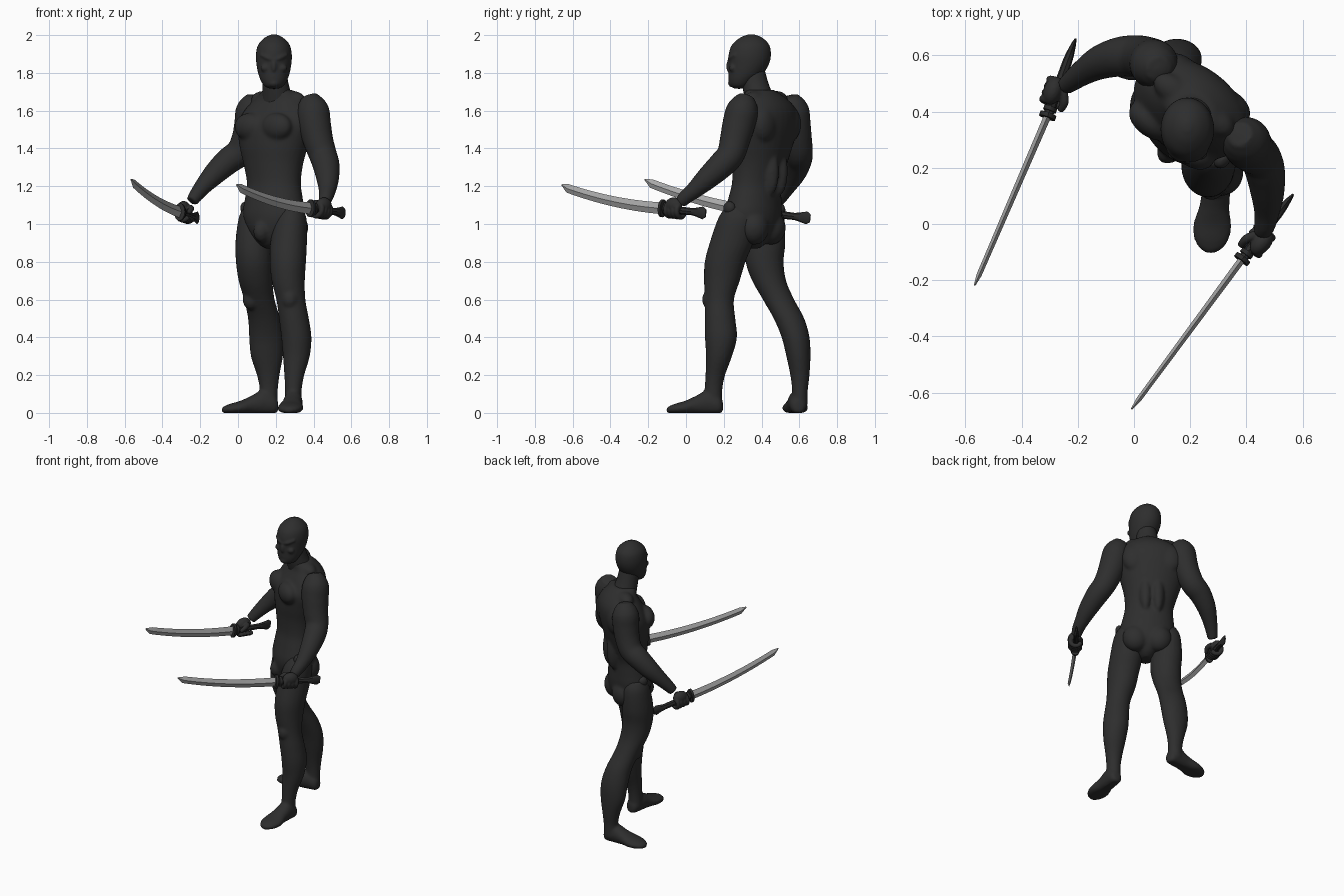
import bpy, bmesh, math
from mathutils import Vector as V, Matrix

Z = V((0, 0, 1))


def material(name, c):
    m = bpy.data.materials.new(name)
    m.diffuse_color = (c, c, c, 1)
    return m


SUIT = material("charcoal suit", 0.027)
GRIP = material("dark grip", 0.025)
STEEL = material("steel", 0.40)


def spline(rows, k=4):
    """Catmull-Rom through rows of any width."""
    out = []
    for i in range(len(rows) - 1):
        q = [rows[max(i - 1, 0)], rows[i], rows[i + 1], rows[min(i + 2, len(rows) - 1)]]
        for j in range(k):
            t = j / k
            out.append([0.5 * (2 * b + (c - a) * t + (2 * a - 5 * b + 4 * c - d) * t * t
                               + (3 * b - a - 3 * c + d) * t ** 3) for a, b, c, d in zip(*q)])
    return out + [list(rows[-1])]


def loft(bm, rows, side, normal=None, n=24, smooth=True, floor=False):
    """Skin elliptical rings (x, y, z, half width, half depth) into a closed shell."""
    rows = spline(rows) if smooth else rows
    pts = [V(r[:3]) for r in rows]
    rings = []
    for i, r in enumerate(rows):
        t = normal or (pts[min(i + 1, len(pts) - 1)] - pts[max(i - 1, 0)]).normalized()
        s = (side - t * side.dot(t)).normalized()
        o = t.cross(s)
        ring = []
        for k in range(n):
            a = math.tau * k / n
            p = pts[i] + s * max(r[3], .002) * math.cos(a) + o * max(r[4], .002) * math.sin(a)
            if floor:
                p.z = max(p.z, 0)
            ring.append(bm.verts.new(p))
        rings.append(ring)
    for A, B in zip(rings, rings[1:]):
        for k in range(n):
            bm.faces.new((A[k], A[(k + 1) % n], B[(k + 1) % n], B[k]))
    bm.faces.new(rings[0])
    bm.faces.new(rings[-1])


def blob(bm, c, r, yaw=0.0):
    m = Matrix.Translation(c) @ Matrix.Rotation(yaw, 4, 'Z') @ Matrix.Diagonal((*r, 1))
    bmesh.ops.create_uvsphere(bm, u_segments=20, v_segments=12, radius=1, matrix=m)


def finish(bm, name, mat, voxel=0.0, relax=4):
    """Turn the bmesh into an object; voxel > 0 melts overlapping shells together."""
    bmesh.ops.recalc_face_normals(bm, faces=bm.faces)
    me = bpy.data.meshes.new(name)
    bm.to_mesh(me)
    bm.free()
    me.materials.append(mat)
    ob = bpy.data.objects.new(name, me)
    bpy.context.collection.objects.link(ob)
    bpy.ops.object.select_all(action='DESELECT')
    bpy.context.view_layer.objects.active = ob
    ob.select_set(True)
    if voxel:
        r = ob.modifiers.new("melt", 'REMESH')
        r.mode, r.voxel_size, r.use_smooth_shade = 'VOXEL', voxel, True
        s = ob.modifiers.new("relax", 'SMOOTH')
        s.factor, s.iterations = 0.5, relax
        for m in ("melt", "relax"):
            bpy.ops.object.modifier_apply(modifier=m)
        bpy.ops.object.shade_smooth()
    else:
        bpy.ops.object.shade_smooth_by_angle(angle=math.radians(30))
    return ob


# Torso and pelvis, turned toward -x
YAW = math.radians(-36)
U = V((math.cos(YAW), math.sin(YAW), 0))
F = V((math.sin(YAW), -math.cos(YAW), 0))


def body(u, f, z, c=(.195, .40)):
    return V((c[0], c[1], z)) + U * u + F * f


bm = bmesh.new()
loft(bm, [(.185, .34, .87, .03, .05), (.185, .34, .90, .075, .09), (.19, .35, .97, .145, .125),
          (.19, .355, 1.05, .178, .135), (.19, .365, 1.14, .165, .125), (.19, .375, 1.22, .155, .117),
          (.187, .39, 1.32, .172, .13), (.19, .40, 1.42, .20, .147), (.20, .41, 1.52, .222, .153),
          (.215, .425, 1.60, .205, .13), (.22, .42, 1.66, .145, .10), (.21, .39, 1.71, .08, .075)],
     U, Z, n=32)
HIP = (.19, .35)
for s in (-1, 1):
    blob(bm, body(s * .088, .105, 1.515), (.092, .058, .073), YAW)      # chest
    blob(bm, body(s * .105, -.10, 1.53), (.085, .055, .10), YAW)        # shoulder blade
    blob(bm, body(s * .04, -.085, 1.28), (.04, .05, .13), YAW)          # lower back
    blob(bm, body(s * .075, -.07, .98, HIP), (.083, .075, .09), YAW)    # buttock
    blob(bm, body(s * .09, -.03, 1.66), (.08, .05, .045), YAW)          # neck slope
    for z in (1.19, 1.27, 1.35):
        blob(bm, body(s * .036, .10, z), (.034, .032, .037), YAW)       # stomach
blob(bm, body(0, .10, .96, HIP), (.045, .06, .06), YAW)
finish(bm, "torso", SUIT, .01, 5)

# Round hip joints
bm = bmesh.new()
for s in (-1, 1):
    blob(bm, body(s * .168, .02, 1.085, (.19, .345)), (.028, .036, .036), YAW)
finish(bm, "hip_joints", SUIT, .008, 2)

# Head with brow, nose and jaw, and the neck
X = V((1, 0, 0))
bm = bmesh.new()
loft(bm, [(.19, .28, 1.716, .02, .02), (.19, .285, 1.73, .05, .05), (.19, .297, 1.76, .07, .072),
          (.19, .318, 1.80, .084, .094), (.19, .333, 1.85, .093, .108), (.19, .338, 1.90, .095, .112),
          (.19, .342, 1.95, .083, .098), (.19, .345, 1.987, .048, .058), (.19, .345, 2.004, .012, .015)],
     X, Z, n=32)
blob(bm, (.19, .228, 1.835), (.014, .016, .032))
blob(bm, (.19, .25, 1.745), (.032, .028, .022))
for s in (-1, 1):
    loft(bm, [(.19, .228, 1.868, .008, .008), (.19 + s * .035, .235, 1.88, .012, .012),
              (.19 + s * .07, .262, 1.897, .008, .008)], Z, n=10)
    blob(bm, (.19 + s * .045, .248, 1.825), (.026, .02, .02))
finish(bm, "head", SUIT, .007, 3)
bm = bmesh.new()
loft(bm, [(.215, .41, 1.60, .09, .08), (.207, .385, 1.68, .078, .076), (.198, .365, 1.75, .068, .07),
          (.192, .35, 1.84, .06, .06)], X, Z)
finish(bm, "neck", SUIT)

# Legs with feet: rings top to bottom, then heel point, toe direction and knee cap
LEGS = {
    "left": ([(.285, .28, 1.09, .05, .07), (.28, .275, 1.03, .083, .105), (.268, .24, .9, .097, .115),
              (.264, .207, .8, .096, .108), (.266, .19, .7, .088, .095), (.28, .177, .6, .077, .077),
              (.296, .18, .5, .079, .081), (.309, .185, .4, .08, .085), (.309, .175, .3, .071, .069),
              (.298, .155, .2, .053, .052), (.293, .145, .12, .044, .047), (.291, .143, .04, .045, .048)],
             V((.301, .195, 0)), V((-.11, -1, 0)), (.275, .13, .60)),
    "right": ([(.08, .43, 1.09, .05, .06), (.085, .43, 1.03, .082, .09), (.082, .42, .9, .096, .106),
               (.085, .416, .8, .096, .101), (.093, .44, .7, .09, .09), (.113, .49, .6, .081, .083),
               (.138, .545, .5, .085, .081), (.15, .58, .4, .091, .074), (.153, .595, .3, .085, .064),
               (.16, .603, .2, .06, .051), (.163, .603, .12, .048, .042), (.16, .6, .04, .048, .044)],
              V((.212, .597, 0)), V((-1, -.09, 0)), (.07, .46, .60)),
}
FOOT = [(0, .034, .02, .028), (.02, .042, .042, .05), (.08, .055, .05, .066), (.14, .042, .054, .05),
        (.2, .028, .068, .036), (.25, .022, .062, .028), (.285, .017, .04, .019), (.3, .013, .012, .012)]
for side, (rows, heel, d, knee) in LEGS.items():
    d.normalize()
    bm = bmesh.new()
    loft(bm, rows, X, Z)
    loft(bm, [(*(heel + d * s + Z * z), w, h) for s, z, w, h in FOOT], d.cross(Z), d, floor=True)
    blob(bm, knee, (.045, .045, .055))
    finish(bm, side + "_leg", SUIT, .009, 4)

# Arms from shoulder to wrist
ARMS = {
    "left": [(.375, .32, 1.675, .045), (.395, .30, 1.61, .084), (.405, .28, 1.53, .087),
             (.425, .258, 1.44, .08), (.45, .235, 1.365, .074), (.467, .185, 1.31, .071),
             (.475, .11, 1.24, .06), (.473, .045, 1.18, .046), (.465, -.005, 1.14, .038),
             (.455, -.03, 1.11, .032)],
    "right": [(.09, .55, 1.675, .045), (.075, .565, 1.61, .084), (.065, .575, 1.53, .085),
              (.045, .588, 1.45, .079), (.01, .597, 1.38, .075), (-.05, .595, 1.335, .071),
              (-.12, .575, 1.27, .061), (-.18, .54, 1.205, .047), (-.22, .51, 1.155, .038),
              (-.245, .49, 1.12, .032)],
}
for side, rows in ARMS.items():
    bm = bmesh.new()
    loft(bm, [(*r, r[3]) for r in rows], F)
    blob(bm, rows[1][:3], (.08, .08, .075))
    finish(bm, side + "_arm", SUIT, .009, 4)

# Swords (pommel, guard, tip) and the fists that hold them
SWORDS = {
    "left": (V((.566, .105, 1.057)), V((.385, -.125, 1.083)), V((-.008, -.658, 1.20)), 1),
    "right": (V((-.208, .658, 1.03)), V((-.307, .385, 1.063)), V((-.567, -.218, 1.228)), -1),
}
for side, (pommel, guard, tip, s) in SWORDS.items():
    flat = (tip - guard).cross(Z).normalized()
    d = (guard - pommel).normalized()

    # Curved blade with a slanted point
    bm = bmesh.new()
    rows = []
    for i in range(15):
        t = i / 14 * .94
        p = guard.lerp(tip, t) - Z * .08 * t * (1 - t)
        rows.append((*p, .013 - .004 * t, .031 - .008 * t))
    rows.append((*(tip + Z * .008), .003, .004))
    loft(bm, rows, flat, n=4, smooth=False)
    finish(bm, side + "_blade", STEEL)

    # Grip with a flared, pointed pommel
    bm = bmesh.new()
    at = lambda t: pommel.lerp(guard, t)
    loft(bm, [(*at(t), w, h) for t, w, h in ((0, .004, .022), (.07, .009, .034), (.2, .015, .025),
                                             (.3, .017, .019), (1, .018, .022))], flat, n=8, smooth=False)
    finish(bm, side + "_grip", GRIP)

    # Oval guard and collar
    bm = bmesh.new()
    for off, w, h in ((0, .03, .047), (-.026, .024, .034)):
        loft(bm, [(*(guard + d * (off + e)), w, h) for e in (-.008, .008)], flat, n=16, smooth=False)
    finish(bm, side + "_guard", GRIP)

    # Fist: palm, four curled fingers and a thumb
    bm = bmesh.new()
    c = guard - d * .088
    wrist = V(ARMS[side][-1][:3]) - c
    e1 = (wrist - d * wrist.dot(d)).normalized()
    e2 = d.cross(e1)
    if e2.x * s < 0:
        e2 = -e2
    angle = math.atan2(d.y, d.x)
    blob(bm, c + e1 * .022 + e2 * .02, (.052, .034, .042), angle)
    for i in range(4):
        o = c + d * (i - 1.5) * .025
        loft(bm, [(*(o + (e1 * math.cos(a) + e2 * math.sin(a)) * .036), .0135, .0145)
                  for a in (math.radians(x) for x in (30, 75, 120, 165, 210, 255))], d, n=10)
    loft(bm, [(*(c + d * x + e1 * y - e2 * z), r, r) for x, y, z, r in
              ((-.01, .04, .01, .016), (.025, .035, .03, .016), (.055, .01, .034, .012))], e1, n=10)
    finish(bm, side + "_hand", SUIT, .005, 2)
